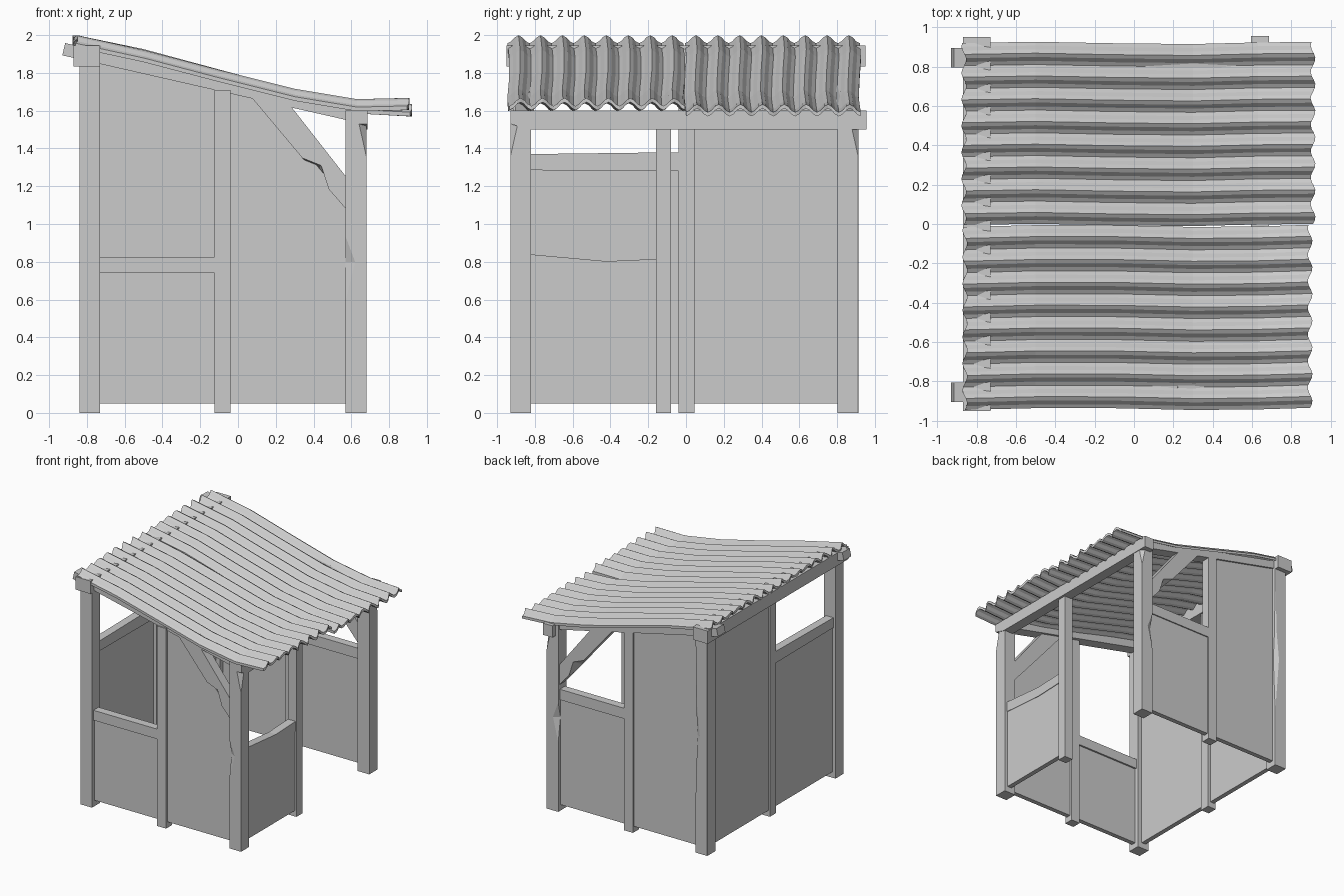
import bpy, bmesh, math
from mathutils import Vector

if "Cube" in bpy.data.objects:
    bpy.data.objects.remove(bpy.data.objects["Cube"])


def make(name, verts, faces):
    me = bpy.data.meshes.new(name)
    me.from_pydata([tuple(v) for v in verts], [], faces)
    bm = bmesh.new()
    bm.from_mesh(me)
    bmesh.ops.recalc_face_normals(bm, faces=bm.faces)
    bm.to_mesh(me)
    bm.free()
    ob = bpy.data.objects.new(name, me)
    bpy.context.collection.objects.link(ob)
    return ob


def stack(name, rings):
    """Closed loft through equal-length rings."""
    n = len(rings[0])
    faces = [list(range(n)), list(range(n * (len(rings) - 1), n * len(rings)))]
    for r in range(len(rings) - 1):
        for i in range(n):
            j = (i + 1) % n
            faces.append([r * n + i, r * n + j, (r + 1) * n + j, (r + 1) * n + i])
    return make(name, [v for ring in rings for v in ring], faces)


def prism(name, pts, axis, a, b):
    """Outline in the wall plane (u, z), extruded along the other axis."""
    place = (lambda u, z, d: (u, d, z)) if axis == 'y' else (lambda u, z, d: (d, u, z))
    return stack(name, [[place(u, z, d) for u, z in pts] for d in (a, b)])


def rect(u0, u1, z0, z1):
    return [(u0, z0), (u1, z0), (u1, z1), (u0, z1)]


def post(name, cx, cy, top, inner_chip=None, outer_cut=None):
    """Square post; chips widen along chosen vertical edges at given heights."""
    h = 0.055
    sx, sy = math.copysign(1, cx), math.copysign(1, cy)
    levels = {0, top}
    for chip in (inner_chip, outer_cut):
        levels |= {z for z, c in chip or []}

    def cut(chip, z):
        if chip:
            for (z0, c0), (z1, c1) in zip(chip, chip[1:]):
                if z0 <= z <= z1:
                    return max(0.001, c0 + (c1 - c0) * (z - z0) / (z1 - z0))
        return 0.001
    rings = []
    for z in sorted(levels):
        ci, co = cut(inner_chip, z), cut(outer_cut, z)
        loc = [(h, h - co), (h - co, h), (-h + ci, h), (-h, h - ci * 0.6), (-h, -h), (h, -h)]
        rings.append([(cx + sx * x, cy + sy * y, z) for x, y in loc])
    return stack(name, rings)


# Corner posts
chip = [(0.6, 0), (0.8, 0.05), (0.93, 0)]
lean = [(1.36, 0), (1.6, 0.055)]
post("front_right_post", 0.625, -0.875, 1.6, chip, lean)
post("back_right_post", 0.625, 0.857, 1.6, chip, lean)
post("front_left_post", -0.785, -0.875, 1.9)
post("back_left_post", -0.785, 0.857, 1.9, [(0.5, 0), (1.0, 0.04), (1.25, 0.015), (1.8, 0)])

# Intermediate posts
prism("front_mid_post", rect(-0.125, -0.04, 0, 1.71), 'y', -0.915, -0.835)
prism("back_mid_post", rect(-0.125, -0.04, 0, 1.71), 'y', 0.815, 0.895)
prism("right_mid_post", rect(-0.16, -0.08, 0, 1.52), 'x', 0.585, 0.665)
prism("left_mid_post", rect(-0.04, 0.045, 0, 1.85), 'x', -0.825, -0.745)

# Long beams under the roof ends
prism("low_beam", [(-0.93, 1.53), (-0.83, 1.5), (0.955, 1.5), (0.955, 1.6), (-0.93, 1.6)],
      'x', 0.595, 0.685)
prism("high_beam", rect(-0.95, 0.95, 1.835, 1.945), 'x', -0.87, -0.73)

# Per side: rafter and diagonal brace
for side, s, y in (("front", -1, -0.855), ("back", 1, 0.845)):
    prism(side + "_rafter", [(-0.93, 1.893), (0.62, 1.54), (0.64, 1.6), (-0.915, 1.958)],
          'y', y - 0.05, y + 0.05)
    brace = prism(side + "_brace", [(0, 1.735), (0.08, 1.66), (0.34, 1.35), (0.41, 1.268),
                                    (0.48, 1.185), (0.58, 1.07), (0.58, 1.24), (0.22, 1.70)],
                  'y', y + s * 0.05, y - s * 0.03)
    brace.data.vertices[3].co = Vector((0.44, y + s * 0.05, 1.31))

# Front wall panels
prism("front_low_panel", rect(-0.74, -0.12, 0.05, 0.76), 'y', -0.895, -0.855)
prism("front_sill", rect(-0.74, -0.12, 0.74, 0.825), 'y', -0.91, -0.84)
prism("front_tall_panel", [(-0.05, 0.05), (0.58, 0.05), (0.58, 1.12), (0.1, 1.68), (-0.05, 1.71)],
      'y', -0.895, -0.855)

# Back wall panels
prism("back_tall_panel", [(-0.74, 0.05), (-0.12, 0.05), (-0.12, 1.73), (-0.74, 1.87)],
      'y', 0.84, 0.88)
prism("back_low_panel", rect(-0.05, 0.58, 0.05, 0.97), 'y', 0.84, 0.88)
prism("back_sill", rect(-0.05, 0.58, 0.95, 1.04), 'y', 0.82, 0.89)

# Left wall panels
prism("left_tall_panel", rect(0.035, 0.81, 0.05, 1.85), 'x', -0.81, -0.77)
prism("left_low_panel", rect(-0.83, -0.03, 0.05, 1.3), 'x', -0.81, -0.77)
prism("left_sill", [(-0.83, 1.285), (-0.03, 1.28), (-0.03, 1.38), (-0.83, 1.37)],
      'x', -0.82, -0.75)

# Right wall low panel with sagging sill, doorway left open
prism("right_low_panel", rect(-0.83, -0.15, 0.05, 0.76), 'x', 0.61, 0.65)
prism("right_sill", [(-0.83, 0.75), (-0.42, 0.72), (-0.15, 0.73),
                     (-0.15, 0.815), (-0.42, 0.803), (-0.83, 0.84)], 'x', 0.585, 0.655)


# Corrugated roof sheets
def sheet(name, y0, y1, waves, path):
    per, amp, thick = 6, 0.021, 0.022
    n = waves * per
    rings = []
    for k, (x, z) in enumerate(path):
        sway = 0.006 * math.sin(k * 1.7 + y0)
        top = []
        for i in range(n + 1):
            t = i / n
            ripple = amp * math.cos(2 * math.pi * (i / per - 0.5))
            jag = 0.012 * math.sin(i * 0.9) if k in (0, len(path) - 1) else 0
            top.append((x + jag, y0 + (y1 - y0) * t + sway, z + ripple))
        rings.append(top + [(a, b, c - thick) for a, b, c in reversed(top)])
    m = 2 * (n + 1)
    faces = []
    for r in range(len(rings) - 1):
        for i in range(m):
            j = (i + 1) % m
            faces.append([r * m + i, r * m + j, (r + 1) * m + j, (r + 1) * m + i])
    for b in (0, (len(rings) - 1) * m):
        for i in range(n):
            faces.append([b + i, b + i + 1, b + m - 2 - i, b + m - 1 - i])
    make(name, [v for ring in rings for v in ring], faces)


sheet("roof_sheet_front", -0.94, -0.01, 8,
      [(-0.86, 1.978), (-0.5, 1.9), (-0.1, 1.795), (0.3, 1.695), (0.63, 1.64), (0.895, 1.646)])
sheet("roof_sheet_back", -0.005, 0.92, 8,
      [(-0.865, 1.978), (-0.5, 1.905), (-0.1, 1.797), (0.3, 1.69), (0.63, 1.628), (0.91, 1.613)])
